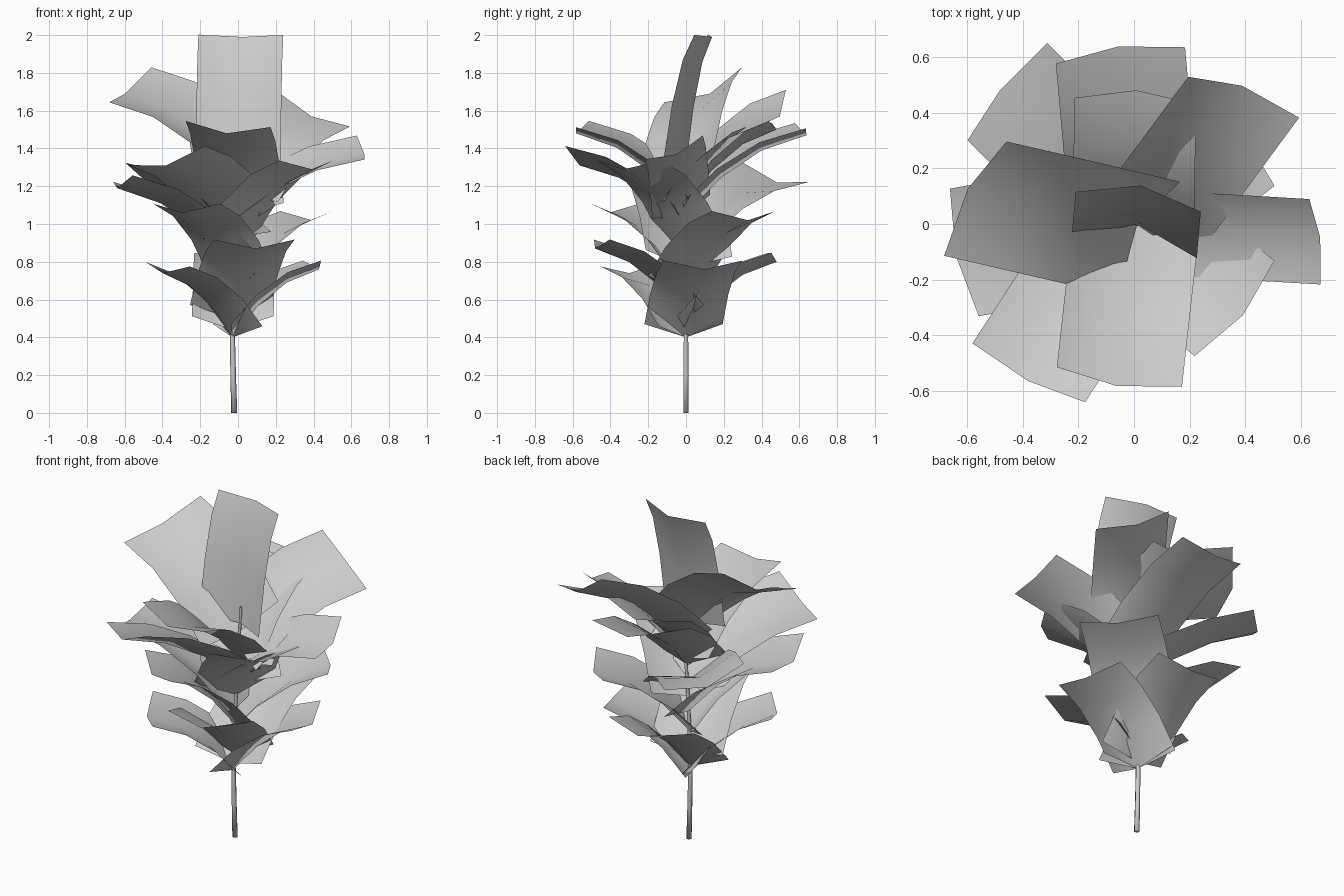
import bpy
import math
from mathutils import Vector, Matrix

cube = bpy.data.objects.get("Cube")
if cube:
    bpy.data.objects.remove(cube)


def make_material(name, rgb):
    mat = bpy.data.materials.new(name)
    mat.use_nodes = True
    mat.diffuse_color = (*rgb, 1)
    mat.node_tree.nodes["Principled BSDF"].inputs["Base Color"].default_value = (*rgb, 1)
    return mat


grey = make_material("pale grey", (0.6, 0.6, 0.6))


def add_object(name, verts, faces):
    mesh = bpy.data.meshes.new(name)
    mesh.from_pydata(verts, [], faces)
    mesh.materials.append(grey)
    mesh.shade_smooth()
    obj = bpy.data.objects.new(name, mesh)
    bpy.context.collection.objects.link(obj)


def stem_x(z):
    # the stem leans a little one way, then back
    return -0.02 - 0.01 * math.sin(z * 3) + 0.035 * max(z - 0.5, 0)


def stem(top, rings=8, sides=6):
    verts, faces = [], []
    for i in range(rings):
        z = top * i / (rings - 1)
        radius = 0.016 - 0.006 * z
        for k in range(sides):
            a = math.tau * k / sides
            verts.append((stem_x(z) + radius * math.cos(a), radius * math.sin(a), z))
        if i:
            for k in range(sides):
                n = (k + 1) % sides
                faces.append([(i - 1) * sides + k, (i - 1) * sides + n,
                              i * sides + n, i * sides + k])
    faces.append(list(range(sides))[::-1])
    add_object("stem", verts, faces)


def leaf(name, azimuth, reach, tip_z, base_z, roll, width=1.0):
    # a cupped card, arching out from the stem and rolled about its own axis
    a = math.radians(azimuth)
    out = Vector((math.cos(a), math.sin(a), 0))
    rise = tip_z - base_z
    axis = (out * reach + Vector((0, 0, rise))).normalized()
    half = width * (0.15 + 0.11 * math.hypot(reach, rise))
    spin = Matrix.Rotation(math.radians(-roll), 3, axis)
    side = spin @ Vector((-out.y, out.x, 0))
    up = axis.cross(side)
    rows = 4
    verts, faces = [], []
    for i in range(rows):
        t = i / (rows - 1)
        mid = out * reach * t ** 1.15
        mid.x += stem_x(base_z) * (1 - t)
        mid.z = base_z + rise * (1 - (1 - t) ** 1.5)
        cup = width * (0.09 - 0.03 * t)
        for s in (-1, 0, 1):
            verts.append(mid + side * s * half + up * cup * abs(s))
    for i in range(rows - 1):
        for j in range(2):
            n = i * 3 + j
            faces.append([n, n + 1, n + 4, n + 3])
    add_object(name, verts, faces)


stem(1.4)

# leaves: azimuth, reach, tip height, base height, roll, width factor
lower = [(281, .49, .87, .5, 0), (217, .5, .74, .4, 4, .95),
         (13, .44, .76, .4, 0), (92, .48, .8, .44, 0)]
middle = [(40, .51, 1.02, .65, 0), (234, .5, 1.06, .68, 0),
          (190, .65, 1.19, .77, -5), (135, .68, 1.22, .93, -14),
          (320, .51, 1.29, .86, 0)]
upper = [(356, .67, 1.37, 1.04, -25, .72), (236, .68, 1.31, .97, -14),
         (95, .64, 1.47, 1.05, -4), (89, .48, 1.5, 1.1, 3),
         (264, .585, 1.48, 1.08, 5)]
crown = [(52, .63, 1.57, 1.15, -30), (168, .61, 1.69, 1.25, 27, 1.08),
         (80, .14, 1.99, 1.3, -1)]
for tier, leaves in zip(("lower", "middle", "upper", "crown"),
                        (lower, middle, upper, crown)):
    for i, values in enumerate(leaves):
        leaf(f"{tier}_leaf_{i + 1}", *values)
